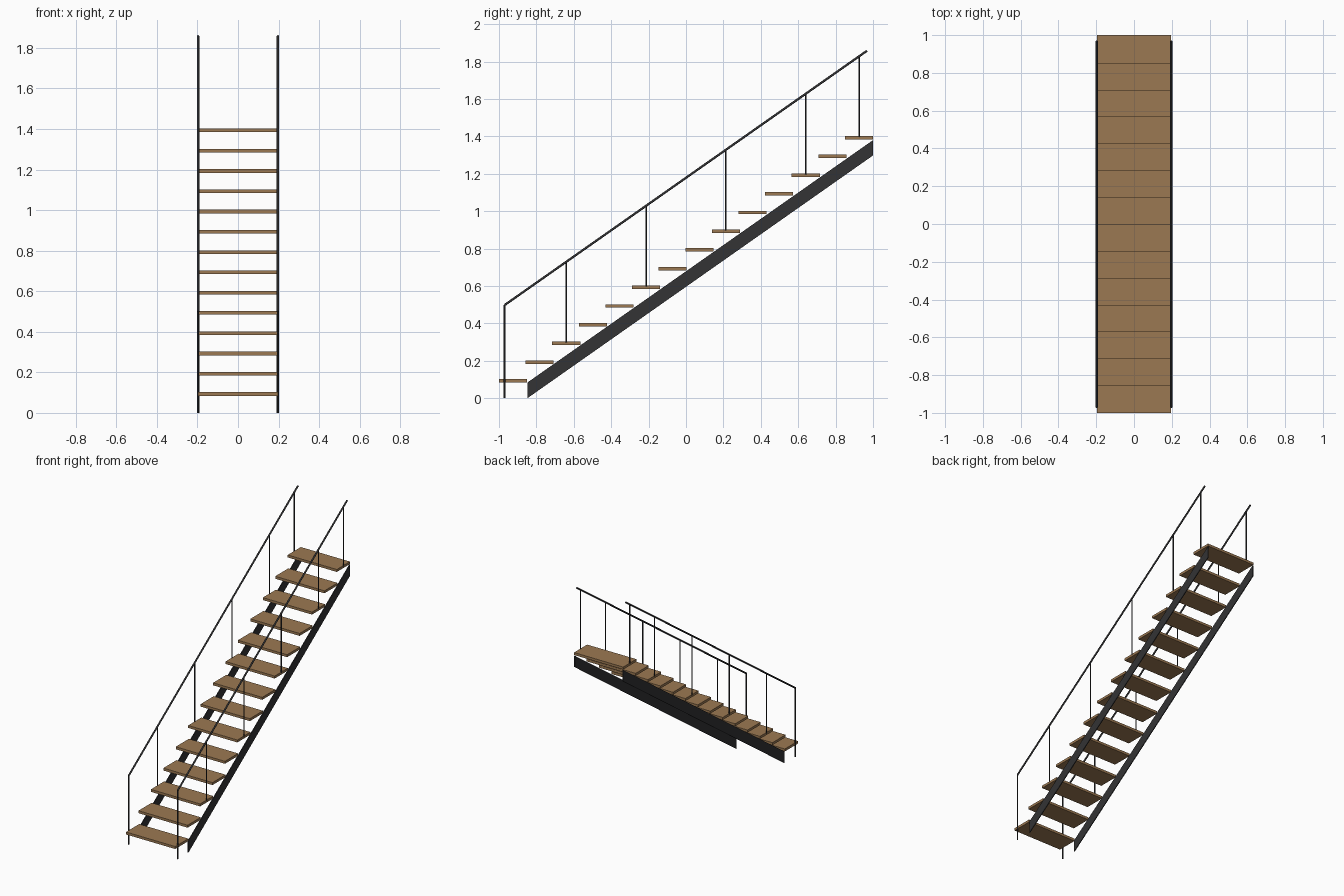
import bpy, bmesh
from mathutils import Vector

if "Cube" in bpy.data.objects:
    bpy.data.objects.remove(bpy.data.objects["Cube"])

STEPS = 14
RUN, RISE = 1.85 / 13, 0.1      # tread spacing
DEPTH, THICK = 0.15, 0.018      # tread size
HALF_W = 0.197                  # half stair width
BASE = 0.102                    # top of the first tread


def material(name, rgb):
    m = bpy.data.materials.new(name)
    m.diffuse_color = (*rgb, 1)
    m.use_nodes = True
    m.node_tree.nodes["Principled BSDF"].inputs["Base Color"].default_value = m.diffuse_color
    return m


wood = material("brown wood", (0.33, 0.19, 0.085))
metal = material("dark metal", (0.033, 0.033, 0.035))


def finish(name, bm, mat):
    bmesh.ops.recalc_face_normals(bm, faces=bm.faces)
    me = bpy.data.meshes.new(name)
    bm.to_mesh(me)
    bm.free()
    me.materials.append(mat)
    ob = bpy.data.objects.new(name, me)
    bpy.context.collection.objects.link(ob)
    return ob


def prism(name, profile, x0, x1, mat):
    """Extrude a (y, z) outline along x."""
    bm = bmesh.new()
    face = bm.faces.new([bm.verts.new((x0, y, z)) for y, z in profile])
    ext = bmesh.ops.extrude_face_region(bm, geom=[face])
    moved = [v for v in ext["geom"] if isinstance(v, bmesh.types.BMVert)]
    bmesh.ops.translate(bm, verts=moved, vec=(x1 - x0, 0, 0))
    return finish(name, bm, mat)


def rod(name, a, b, radius, mat):
    """Round bar between two points."""
    a, b = Vector(a), Vector(b)
    bm = bmesh.new()
    bmesh.ops.create_cone(bm, cap_ends=True, segments=12, radius1=radius,
                          radius2=radius, depth=(b - a).length)
    turn = (b - a).to_track_quat('Z', 'Y').to_matrix().to_4x4()
    bmesh.ops.transform(bm, matrix=turn, verts=bm.verts)
    bmesh.ops.translate(bm, verts=bm.verts, vec=(a + b) / 2)
    for f in bm.faces:
        f.smooth = len(f.verts) == 4
    for e in bm.edges:
        e.smooth = all(len(f.verts) == 4 for f in e.link_faces)
    return finish(name, bm, mat)


# Treads
for i in range(STEPS):
    y, z = -1 + i * RUN, BASE + i * RISE
    prism(f"tread_{i + 1}", [(y, z - THICK), (y + DEPTH, z - THICK),
                             (y + DEPTH, z), (y, z)], -HALF_W, HALF_W, wood)

# Handrail line: height at a given y
RAIL_A, RAIL_B = (-0.97, 0.498), (0.968, 1.858)


def rail_z(y):
    t = (y - RAIL_A[0]) / (RAIL_B[0] - RAIL_A[0])
    return RAIL_A[1] + t * (RAIL_B[1] - RAIL_A[1])


for side, s in (("left", -1), ("right", 1)):
    x = s * HALF_W
    # Sloping stringer under the treads
    prism(f"{side}_stringer", [(-0.848, 0), (1, 1.298), (1, 1.38), (-0.848, 0.084)],
          x, x - s * 0.006, metal)
    # Handrail and the newel post reaching the floor
    rod(f"{side}_handrail", (x, *RAIL_A), (x, *RAIL_B), 0.006, metal)
    rod(f"{side}_newel_post", (x, RAIL_A[0], 0), (x, *RAIL_A), 0.0045, metal)
    # Balusters standing on treads
    for i in (2, 5, 8, 11, 13):
        y = -1 + i * RUN + DEPTH / 2
        rod(f"{side}_baluster_{i + 1}", (x, y, BASE + i * RISE - 0.005),
            (x, y, rail_z(y)), 0.004, metal)
